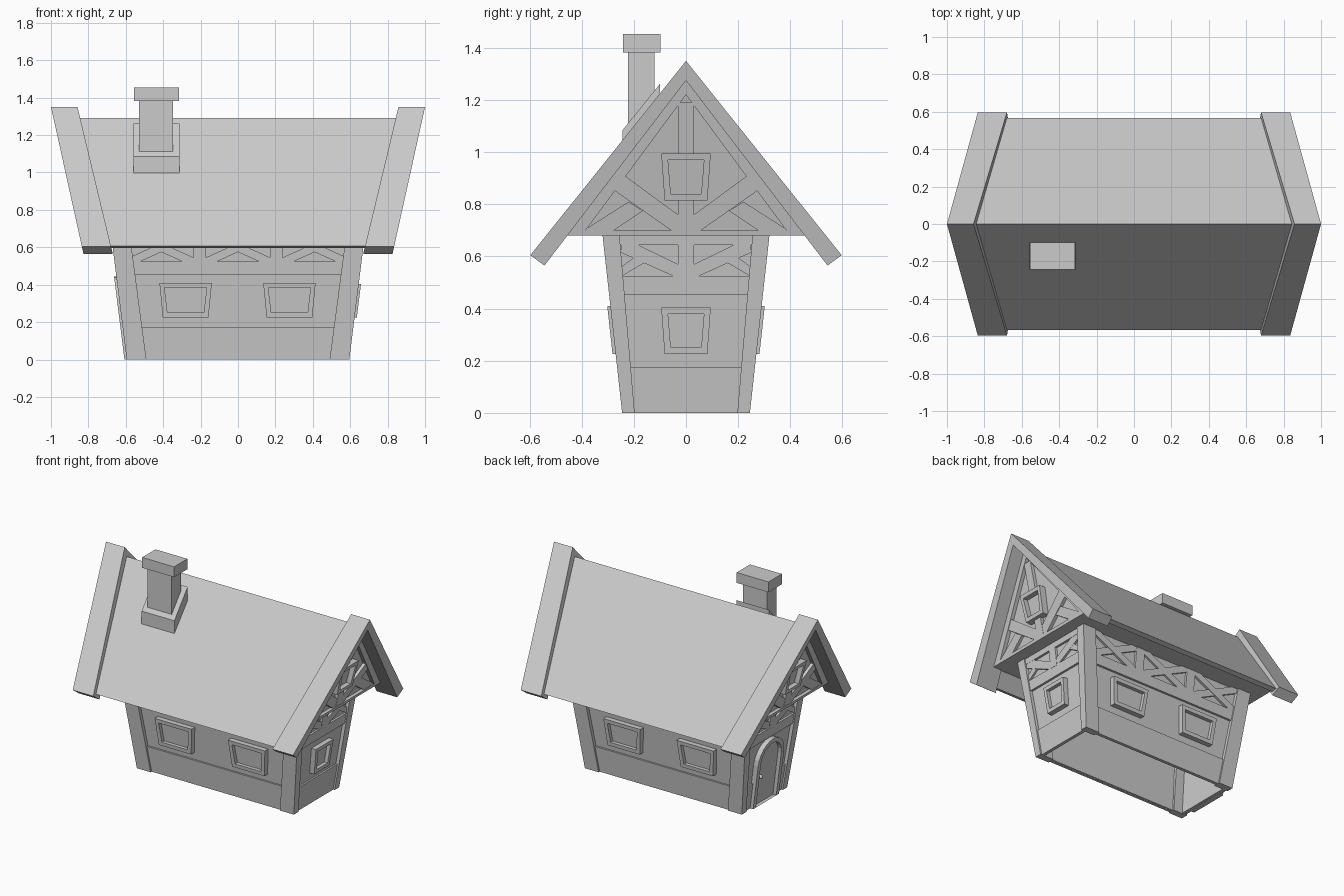
import bpy, bmesh, math
from mathutils import Vector

if "Cube" in bpy.data.objects:
    bpy.data.objects.remove(bpy.data.objects["Cube"])


def finish(name, bm):
    bmesh.ops.recalc_face_normals(bm, faces=bm.faces)
    me = bpy.data.meshes.new(name)
    bm.to_mesh(me)
    bm.free()
    ob = bpy.data.objects.new(name, me)
    bpy.context.collection.objects.link(ob)
    return ob


def solid(bm, a, b, caps=True):
    """Closed prism between two matching loops of 3D points."""
    va = [bm.verts.new(p) for p in a]
    vb = [bm.verts.new(p) for p in b]
    n = len(va)
    for i in range(n):
        j = (i + 1) % n
        bm.faces.new((va[i], va[j], vb[j], vb[i]))
    if caps:
        bm.faces.new(va)
        bm.faces.new(vb)


def slab(bm, pts, place, d1, d0=-0.005):
    solid(bm, [place(u, z, d0) for u, z in pts], [place(u, z, d1) for u, z in pts])


def ring(bm, outer, inner, place, d1, d0=-0.005):
    """Raised frame between two outlines on a wall."""
    L = [[bm.verts.new(place(u, z, d)) for u, z in pts]
         for pts, d in ((outer, d0), (outer, d1), (inner, d1), (inner, d0))]
    n = len(outer)
    for k in range(4):
        A, B = L[k], L[(k + 1) % 4]
        for i in range(n):
            j = (i + 1) % n
            bm.faces.new((A[i], A[j], B[j], B[i]))


def strip(p, q, w):
    p, q = Vector(p), Vector(q)
    t = (q - p).normalized() * (w / 2)
    n = Vector((-t.y, t.x))
    return [p + n, q + n, q - n, p - n]


def both(pts):
    return [pts, [(-u, z) for u, z in pts]]


# Leaning wall planes: u runs along the wall, d is the outward offset
def long_wall(s):
    return lambda u, z, d: (u, s * (0.222 + 0.11 * z + d), z)


def end_wall(s):
    return lambda u, z, d: (s * (0.572 + 0.125 * z + d), u, z)


def gable(s):
    return lambda u, z, d: (s * (0.735 + 0.22 * (z - 0.68) + d), u, z)


def window(name, place, c, z0, z1, wb, wt, m, d=0.035):
    bm = bmesh.new()
    k = m * 0.95
    outer = [(c - wb, z0), (c + wb, z0), (c + wt, z1), (c - wt, z1)]
    inner = [(c - wb + k, z0 + m), (c + wb - k, z0 + m),
             (c + wt - k * 1.1, z1 - m), (c - wt + k * 1.1, z1 - m)]
    ring(bm, outer, inner, place, d)
    slab(bm, inner, place, 0.01)
    finish(name, bm)


# Hollow wall shell, open underneath
bm = bmesh.new()
rect = lambda x, y, z: [(-x, -y, z), (x, -y, z), (x, y, z), (-x, y, z)]
solid(bm, rect(0.572, 0.222, 0), rect(0.657, 0.297, 0.68), caps=False)
shell = finish("wall_shell", bm)
mod = shell.modifiers.new("thickness", "SOLIDIFY")
mod.thickness, mod.offset = 0.02, -1

# Corner posts
bm = bmesh.new()
for sx in (-1, 1):
    for sy in (-1, 1):
        box = lambda x0, x1, y0, y1, z: [(sx * x, sy * y, z) for x, y in
                                         ((x0, y0), (x1, y0), (x1, y1), (x0, y1))]
        solid(bm, box(0.49, 0.595, 0.197, 0.245, 0), box(0.58, 0.68, 0.255, 0.32, 0.68))
finish("corner_posts", bm)

# Long walls: plinth, rail, crossed braces, two windows
for s, side in ((-1, "front"), (1, "back")):
    P = long_wall(s)
    bm = bmesh.new()
    slab(bm, [(-0.5, 0), (0.5, 0), (0.52, 0.175), (-0.52, 0.175)], P, 0.012)
    slab(bm, [(-0.56, 0.455), (0.56, 0.455), (0.565, 0.525), (-0.565, 0.525)], P, 0.015)
    for c in (-0.205, 0.205):
        slab(bm, [(c - 0.033, 0.52), (c + 0.033, 0.52), (c + 0.033, 0.68), (c - 0.033, 0.68)], P, 0.015)
    for c in (-0.41, 0, 0.41):
        for k, d in ((1, 0.014), (-1, 0.013)):
            slab(bm, strip((c - 0.17 * k, 0.522), (c + 0.17 * k, 0.675), 0.044), P, d)
    finish(side + "_timbers", bm)
    for c in (-0.28, 0.275):
        window(side + "_window", P, c, 0.225, 0.41, 0.122, 0.14, 0.026)

# End walls with rails and fan braces
for s, side in ((1, "right"), (-1, "left")):
    P = end_wall(s)
    bm = bmesh.new()
    if s > 0:
        slab(bm, [(-0.2, 0), (0.2, 0), (0.215, 0.175), (-0.215, 0.175)], P, 0.012)
    else:
        for q in both([(0.13, 0), (0.2, 0), (0.215, 0.175), (0.13, 0.175)]):
            slab(bm, q, P, 0.012)
    slab(bm, [(-0.24, 0.455), (0.24, 0.455), (0.245, 0.525), (-0.245, 0.525)], P, 0.015)
    slab(bm, [(-0.255, 0.643), (0.255, 0.643), (0.26, 0.68), (-0.26, 0.68)], P, 0.015)
    slab(bm, [(-0.03, 0.52), (0.03, 0.52), (0.03, 0.65), (-0.03, 0.65)], P, 0.016)
    for q in both([(-0.25, 0.645), (-0.185, 0.645), (-0.03, 0.57), (-0.03, 0.525), (-0.05, 0.525), (-0.25, 0.615)]):
        slab(bm, q, P, 0.014)
    for q in both([(-0.25, 0.525), (-0.245, 0.525), (-0.16, 0.575), (-0.2, 0.595), (-0.25, 0.56)]):
        slab(bm, q, P, 0.013)
    finish(side + "_timbers", bm)
window("right_window", end_wall(1), 0, 0.225, 0.405, 0.082, 0.095, 0.025)

# Arched door on the left end
P = end_wall(-1)


def arch(r, spring):
    top = [(r * math.cos(math.pi * i / 12), spring + r * math.sin(math.pi * i / 12)) for i in range(13)]
    return [(r, 0)] + top + [(-r, 0)]


bm = bmesh.new()
ring(bm, arch(0.14, 0.305), arch(0.11, 0.305), P, 0.035)
finish("door_frame", bm)
bm = bmesh.new()
slab(bm, arch(0.112, 0.305), P, 0.01)
finish("door", bm)
bpy.ops.mesh.primitive_uv_sphere_add(segments=10, ring_count=6, radius=0.014, location=P(0.075, 0.2, 0.022))
bpy.context.object.name = "door_knob"

# Attic block closing the gables and the ceiling
tri = [(-0.46, 0.68), (0.46, 0.68), (0, 1.275)]
bm = bmesh.new()
solid(bm, [gable(-1)(u, z, 0) for u, z in tri], [gable(1)(u, z, 0) for u, z in tri])
finish("attic", bm)

# Gable timbers and windows
for s, side in ((1, "right"), (-1, "left")):
    P = gable(s)
    bm = bmesh.new()
    ring(bm, tri, [(-0.385, 0.70), (0.385, 0.70), (0, 1.22)], P, 0.025)
    slab(bm, [(-0.03, 0.99), (0.03, 0.99), (0.03, 1.19), (-0.03, 1.19)], P, 0.023)
    slab(bm, [(-0.03, 0.695), (0.03, 0.695), (0.03, 0.825), (-0.03, 0.825)], P, 0.023)
    for q in both([(-0.285, 0.86), (-0.235, 0.91), (-0.03, 0.76), (-0.03, 0.695), (-0.05, 0.695)]):
        slab(bm, q, P, 0.021)
    for q in both([(-0.39, 0.695), (-0.285, 0.695), (-0.165, 0.775), (-0.22, 0.81), (-0.385, 0.705)]):
        slab(bm, q, P, 0.019)
    finish(side + "_gable_timbers", bm)
    window(side + "_gable_window", P, 0, 0.815, 0.995, 0.082, 0.095, 0.025, 0.045)

# Roof covering
roof = [(0, 1.29), (0.567, 0.607), (0.535, 0.597), (0, 1.25), (-0.535, 0.597), (-0.567, 0.607)]
rx = lambda z: 0.69 + 0.24 * (z - 0.6)
bm = bmesh.new()
solid(bm, [(-rx(z), y, z) for y, z in roof], [(rx(z), y, z) for y, z in roof])
finish("roof", bm)

# Flared barge boards at both ends
barge = [(0, 1.35), (0.597, 0.605), (0.543, 0.565), (0, 1.275), (-0.543, 0.565), (-0.597, 0.605)]
for s, side in ((1, "right"), (-1, "left")):
    bm = bmesh.new()
    solid(bm, [(s * (0.678 + 0.24 * (z - 0.6)), y, z) for y, z in barge],
          [(s * (0.835 + 0.2215 * (z - 0.605)), y, z) for y, z in barge])
    finish(side + "_barge_board", bm)

# Chimney: sloped collar, stem and cap
bm = bmesh.new()
collar = [(-0.243, 0.96), (-0.243, 1.085), (-0.10, 1.262), (-0.10, 1.14)]
solid(bm, [(-0.56, y, z) for y, z in collar], [(-0.312, y, z) for y, z in collar])
for x0, x1, y0, y1, z0, z1 in ((-0.53, -0.347, -0.222, -0.12, 1.05, 1.39),
                               (-0.557, -0.315, -0.242, -0.098, 1.382, 1.453)):
    q = ((x0, y0), (x1, y0), (x1, y1), (x0, y1))
    solid(bm, [(x, y, z0) for x, y in q], [(x, y, z1) for x, y in q])
finish("chimney", bm)
